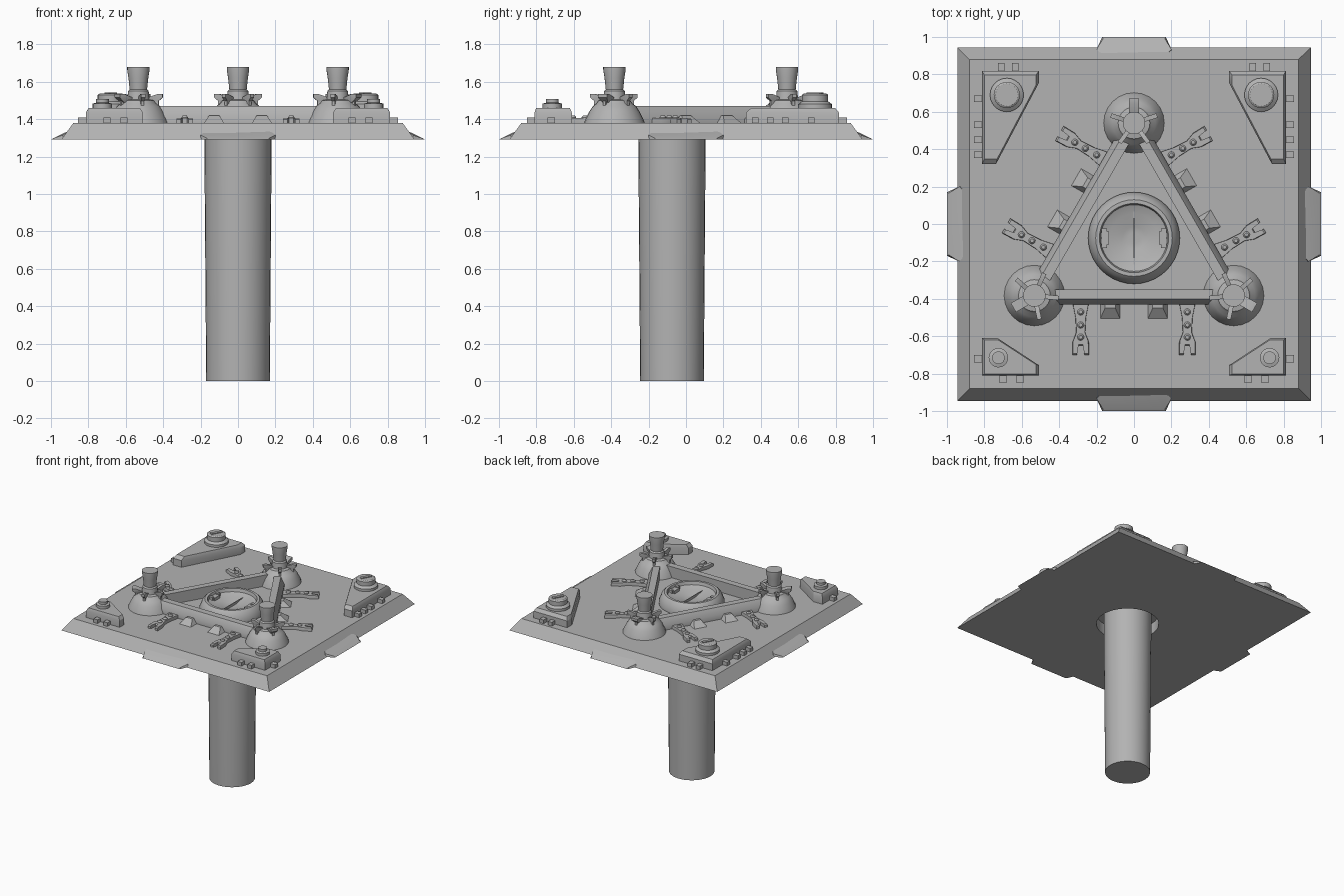
import bpy, bmesh
from math import cos, sin, pi, radians
from mathutils import Matrix, Vector

cube = bpy.data.objects.get("Cube")
if cube:
    bpy.data.objects.remove(cube)

grey = bpy.data.materials.new("metal_grey")
grey.use_nodes = True
grey.diffuse_color = (0.45, 0.45, 0.45, 1)
grey.node_tree.nodes["Principled BSDF"].inputs["Base Color"].default_value = (0.45, 0.45, 0.45, 1)

HUB = Vector((0, -0.075, 0))
DECK = 1.38
made = []


def loft(name, rings, matrix=Matrix(), closed=False):
    """Join rings of points into a skin, capped unless the rings form a loop."""
    bm = bmesh.new()
    rows = [[bm.verts.new(matrix @ Vector(p)) for p in ring] for ring in rings]
    pairs = list(zip(rows, rows[1:]))
    if closed:
        pairs.append((rows[-1], rows[0]))
    else:
        bm.faces.new(rows[0])
        bm.faces.new(rows[-1])
    n = len(rows[0])
    for a, b in pairs:
        for i in range(n):
            j = (i + 1) % n
            bm.faces.new((a[i], a[j], b[j], b[i]))
    bmesh.ops.recalc_face_normals(bm, faces=bm.faces)
    mesh = bpy.data.meshes.new(name)
    bm.to_mesh(mesh)
    bm.free()
    mesh.materials.append(grey)
    obj = bpy.data.objects.new(name, mesh)
    bpy.context.collection.objects.link(obj)
    made.append(obj)
    return obj


def circle(r, z, sides, x=0, y=0):
    return [(x + r * cos(2 * pi * i / sides), y + r * sin(2 * pi * i / sides), z) for i in range(sides)]


def lathe(name, profile, x, y, sides=24, matrix=Matrix()):
    return loft(name, [circle(r, z, sides, x, y) for r, z in profile], matrix)


def rect(x0, x1, y0, y1, z):
    return [(x0, y0, z), (x1, y0, z), (x1, y1, z), (x0, y1, z)]


def box(name, x0, x1, y0, y1, z0, z1, matrix=Matrix()):
    return loft(name, [rect(x0, x1, y0, y1, z0), rect(x0, x1, y0, y1, z1)], matrix)


def prism(name, outline, levels, matrix=Matrix()):
    """Outline raised through (z, scale) levels about its middle."""
    cx = sum(p[0] for p in outline) / len(outline)
    cy = sum(p[1] for p in outline) / len(outline)
    rings = [[(cx + (x - cx) * s, cy + (y - cy) * s, z) for x, y in outline] for z, s in levels]
    return loft(name, rings, matrix)


def square(half, z, sides=32):
    ring = []
    for x, y, _ in circle(1, 0, sides):
        k = half / max(abs(x), abs(y))
        ring.append((x * k, y * k, z))
    return ring


# Bevelled deck with a round well, and the support column
loft("deck", [circle(0.235, 1.29, 32, 0, HUB.y), square(0.945, 1.29), square(0.88, DECK),
              circle(0.235, DECK, 32, 0, HUB.y)], closed=True)
lathe("column", [(0.17, 0), (0.18, 1.29), (0.18, 1.40)], 0, HUB.y, 32)

# Wedge tabs on the four deck edges
for i in range(4):
    loft("edge_tab", [
        [(-0.17, -1, 1.29), (0.17, -1, 1.29), (0.2, -0.935, 1.29), (0.2, -0.88, 1.29),
         (-0.2, -0.88, 1.29), (-0.2, -0.935, 1.29)],
        [(-0.165, -0.99, 1.297), (0.165, -0.99, 1.297), (0.2, -0.935, 1.315), (0.17, -0.9, 1.34),
         (-0.17, -0.9, 1.34), (-0.2, -0.935, 1.315)]],
        Matrix.Rotation(i * pi / 2, 4, 'Z'))

# Round hatch with a dished lid, seam and hinges
lathe("hatch", [(0.245, DECK), (0.245, 1.40), (0.225, 1.45), (0.205, 1.47), (0.185, 1.47), (0.178, 1.445),
                (0.13, 1.425), (0.075, 1.418), (0.06, 1.412), (0.03, 1.41)], 0, HUB.y, 40)
box("hatch_seam", -0.003, 0.003, HUB.y - 0.18, HUB.y + 0.18, 1.40, 1.43)
for s in (-1, 1):
    m = Matrix.Translation(HUB) @ Matrix.Diagonal((s, 1, 1, 1))
    box("hatch_hinge", 0.135, 0.175, -0.035, 0.035, 1.42, 1.452, m)
    for y in (-0.04, 0.04):
        box("hinge_lug", 0.145, 0.175, y - 0.012, y + 0.012, 1.42, 1.46, m)

# Three matching sectors: tower, girder, buttresses and claw arms
ARM = [(0.042, -0.41), (0.042, -0.43), (0.028, -0.50), (0.024, -0.58), (0.043, -0.63),
       (0.045, -0.70), (0.02, -0.70), (0.012, -0.65)]
ARM += [(-x, y) for x, y in reversed(ARM)]
for i in range(3):
    turn = Matrix.Translation(HUB) @ Matrix.Rotation(radians(120 * i), 4, 'Z') @ Matrix.Translation(-HUB)

    # Domed tower with flared barrel
    lathe("tower_base", [(0.162, DECK), (0.155, 1.40), (0.135, 1.44), (0.115, 1.47), (0.095, 1.485),
                         (0.085, 1.50), (0.06, 1.505), (0.055, 1.55), (0.046, 1.56)], 0, 0.54, 24, turn)
    lathe("tower_barrel", [(0.046, 1.555), (0.053, 1.62), (0.06, 1.665), (0.06, 1.68)], 0, 0.54, 24, turn)
    for k in range(5):
        spin = turn @ Matrix.Translation((0, 0.54, 0)) @ Matrix.Rotation(radians(72 * k), 4, 'Z')
        w = 0.028 if k == 0 else 0.012
        loft("tower_prong", [rect(-w * 0.6, w * 0.6, 0.05, 0.10, 1.49), rect(-w, w, 0.05, 0.13, 1.515),
                             rect(-w, w, 0.105, 0.13, 1.535)], spin)
        box("prong_foot", -0.008, 0.008, 0.085, 0.11, 1.465, 1.50, spin)

    # Girder with a sloped outer shoulder
    section = [(-0.35, DECK), (-0.35, 1.47), (-0.402, 1.47), (-0.43, 1.42), (-0.43, DECK)]
    loft("girder", [[(x, y, z) for y, z in section] for x in (-0.43, 0.43)], turn)

    for s in (-1, 1):
        m = turn @ Matrix.Diagonal((s, 1, 1, 1))
        loft("buttress", [rect(0.075, 0.18, -0.505, -0.42, DECK), rect(0.1, 0.155, -0.45, -0.42, 1.42)], m)
        shift = m @ Matrix.Translation((0.285, 0, 0))
        prism("claw_arm", ARM, [(DECK, 1), (1.398, 1), (1.406, 0.93)], shift)
        for y in (-0.47, -0.54, -0.605):
            lathe("arm_bead", [(0.018, 1.39), (0.018, 1.41), (0.01, 1.42)], 0, y, 12, shift)

# Corner pads, mirrored left and right
BACK = [(0.813, 0.818), (0.508, 0.818), (0.508, 0.755), (0.738, 0.32), (0.813, 0.32)]
FRONT = [(0.813, -0.81), (0.508, -0.81), (0.508, -0.755), (0.73, -0.61), (0.813, -0.61)]
PAD = [(DECK, 1), (1.435, 1), (1.46, 0.9)]
for s in (-1, 1):
    side = Matrix.Diagonal((s, 1, 1, 1))
    prism("back_pad", BACK, PAD, side)
    prism("front_pad", FRONT, PAD, side)

    # Turret caps on the pads
    lathe("back_turret", [(0.09, 1.455), (0.09, 1.48), (0.07, 1.495), (0.07, 1.53), (0.06, 1.537)],
          0.68, 0.69, 24, side)
    slot = Matrix.Translation((s * 0.68, 0.69, 0)) @ Matrix.Rotation(radians(-30), 4, 'Z')
    box("turret_slot", -0.012, 0.012, -0.045, 0.045, 1.53, 1.543, slot)
    lathe("front_turret", [(0.052, 1.455), (0.052, 1.483), (0.034, 1.488), (0.034, 1.508)],
          0.725, -0.715, 20, side)

    # Small pipe stubs around the pads
    for x in (0.635, 0.71):
        box("back_stub", x - 0.018, x + 0.018, 0.8, 0.86, DECK, 1.41, side)
    for y in (0.37, 0.45, 0.53, 0.67):
        box("side_stub", 0.8, 0.855, y - 0.018, y + 0.018, DECK, 1.41, side)
    for x in (0.61, 0.7):
        box("front_stub", x - 0.018, x + 0.018, -0.85, -0.8, DECK, 1.41, side)
    box("side_stub", 0.8, 0.855, -0.74, -0.70, DECK, 1.41, side)

# Smooth round parts while keeping hard edges
bpy.ops.object.select_all(action='DESELECT')
for obj in made:
    obj.select_set(True)
bpy.context.view_layer.objects.active = made[0]
bpy.ops.object.shade_smooth_by_angle(angle=radians(30))
